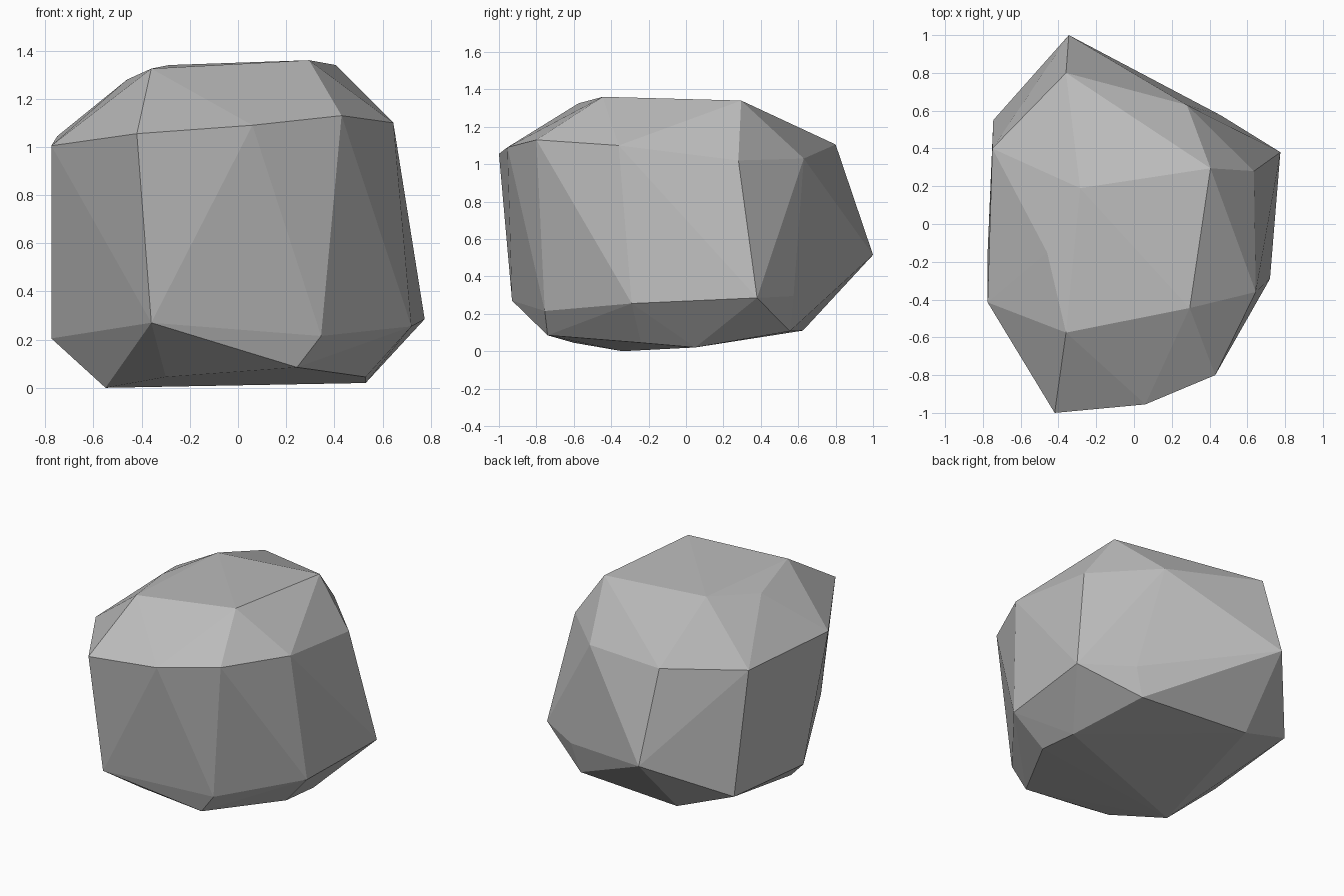
import bpy
import bmesh

# Remove the default object only
default_cube = bpy.data.objects.get("Cube")
if default_cube is not None:
    bpy.data.objects.remove(default_cube, do_unlink=True)


def make_material(name, colour):
    material = bpy.data.materials.new(name)
    material.use_nodes = True
    material.diffuse_color = colour
    shader = material.node_tree.nodes["Principled BSDF"]
    shader.inputs["Base Color"].default_value = colour
    shader.inputs["Roughness"].default_value = 0.9
    return material


def build_faceted_stone(name, corner_groups, material):
    """Wrap a tight faceted skin around all of the stone's corners."""
    bm = bmesh.new()
    for group in corner_groups:
        for corner in group:
            bm.verts.new(corner)
    hull = bmesh.ops.convex_hull(bm, input=list(bm.verts), use_existing_faces=False)

    # Drop any corner that ended up beneath the skin
    buried = [v for v in bm.verts if not v.link_faces]
    bmesh.ops.delete(bm, geom=buried, context="VERTS")
    bmesh.ops.recalc_face_normals(bm, faces=list(bm.faces))
    for face in bm.faces:
        face.smooth = False

    mesh = bpy.data.meshes.new(name)
    bm.to_mesh(mesh)
    bm.free()
    mesh.materials.append(material)
    stone = bpy.data.objects.new(name, mesh)
    bpy.context.scene.collection.objects.link(stone)
    return stone


# Flattened crown of the stone
crown = [
    (-.36, -.575, 1.325), (.295, -.445, 1.36), (.405, .295, 1.34),
    (-.285, .19, 1.34), (-.46, -.15, 1.28),
]

# Shoulder, where the crown breaks into the steep sides
shoulder = [
    (-.42, -1, 1.055), (.06, -.955, 1.09), (.43, -.8, 1.13),
    (.645, -.36, 1.1), (.635, .28, 1.02), (.28, .63, 1.03),
    (-.36, .8, 1.105), (-.75, .4, 1.045), (-.775, -.415, 1.005),
]

# Foot of the steep sides, with the spur at the back
foot = [
    (-.36, -.93, .27), (.345, -.755, .215), (.72, -.29, .255),
    (.775, .38, .285), (.46, .575, .295), (-.345, 1, .515),
    (-.745, .55, .245), (-.775, -.15, .205),
]

# Uneven underside
underside = [
    (.245, -.74, .085), (-.3, -.6, .045), (-.55, -.34, 0),
    (.53, -.24, .045), (.53, .05, .02), (.4, .555, .107),
    (-.37, .625, .11),
]

stone_grey = make_material("stone grey", (.5, .5, .5, 1))
build_faceted_stone("boulder", [crown, shoulder, foot, underside], stone_grey)
